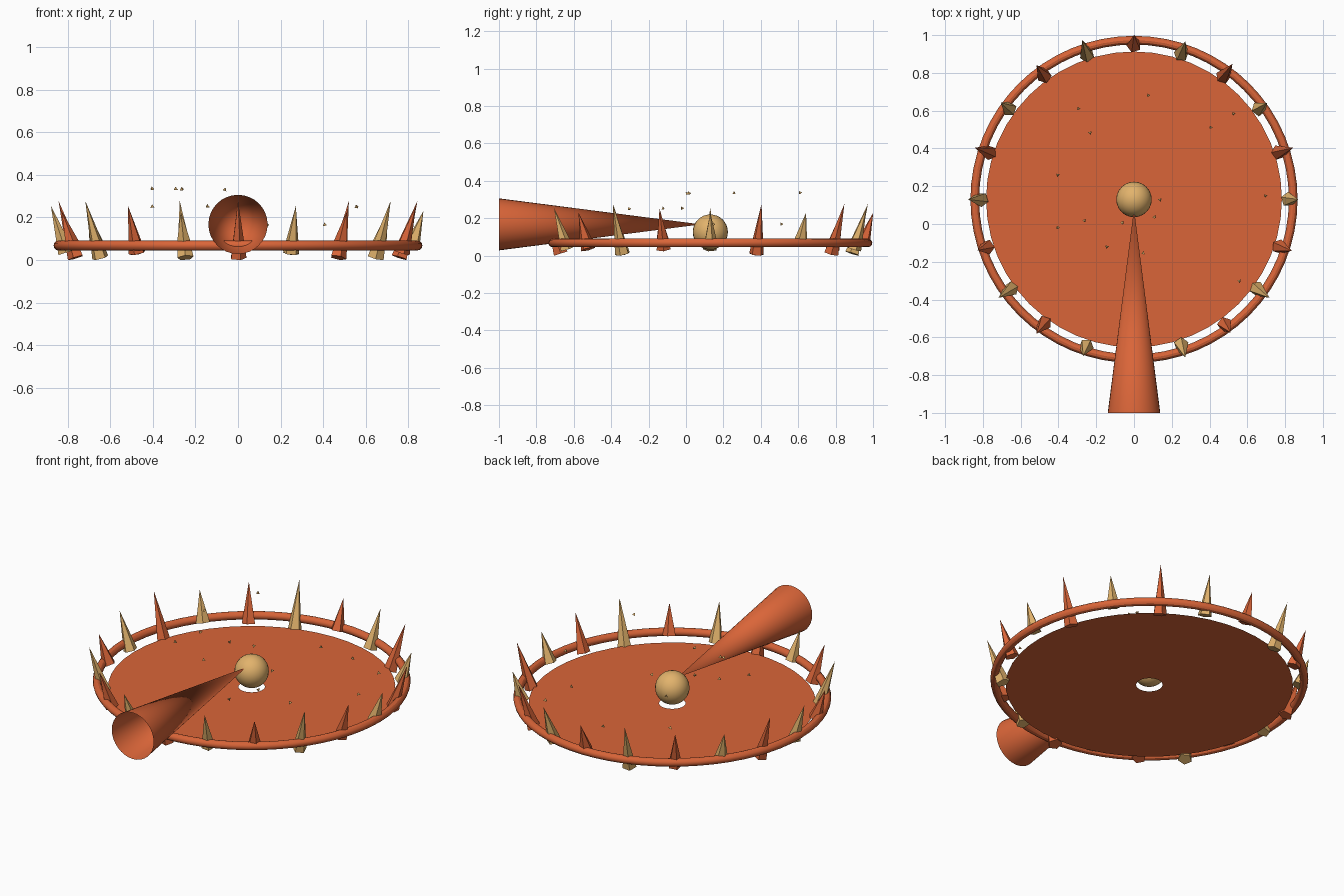
import bpy, bmesh, math
from mathutils import Matrix, Vector

if "Cube" in bpy.data.objects:
    bpy.data.objects.remove(bpy.data.objects["Cube"])

CY = 0.13  # centre of the disc and ring along y


def material(name, rgb):
    m = bpy.data.materials.new(name)
    m.diffuse_color = (*rgb, 1)
    m.use_nodes = True
    m.node_tree.nodes["Principled BSDF"].inputs["Base Color"].default_value = m.diffuse_color
    return m


ORANGE = material("orange", (0.70, 0.13, 0.04))
TAN = material("tan", (0.76, 0.45, 0.15))


def finish(name, mat, smooth=False):
    o = bpy.context.object
    o.name = name
    o.data.materials.append(mat)
    if smooth:
        bpy.ops.object.shade_smooth_by_angle()
    return o


# Thin disc with a central hole
bm = bmesh.new()
loops = []
for r in (0.072, 0.783):
    loops.append([bm.verts.new((r * math.cos(a), r * math.sin(a), 0))
                  for a in (math.tau * k / 48 for k in range(48))])
for k in range(48):
    n = (k + 1) % 48
    bm.faces.new((loops[0][k], loops[1][k], loops[1][n], loops[0][n]))
mesh = bpy.data.meshes.new("disc")
bm.to_mesh(mesh)
bm.free()
disc = bpy.data.objects.new("disc", mesh)
disc.location = (0, CY, 0.031)
disc.data.materials.append(ORANGE)
bpy.context.collection.objects.link(disc)

# Outer ring
bpy.ops.mesh.primitive_torus_add(major_radius=0.843, minor_radius=0.023, major_segments=64,
                                 minor_segments=12, location=(0, CY, 0.068))
finish("outer_ring", ORANGE, True)

# Central ball
bpy.ops.mesh.primitive_uv_sphere_add(segments=24, ring_count=16, radius=0.094,
                                     location=(0, CY, 0.126))
finish("central_ball", TAN, True)

# Flared tail, open at the wide end
TIP, END = 0.08, -1.0
bpy.ops.mesh.primitive_cone_add(vertices=32, radius1=0.139, radius2=0, depth=TIP - END,
                                end_fill_type='NOTHING', location=(0, (TIP + END) / 2, 0.167),
                                rotation=(-math.pi / 2, 0, 0))
finish("flared_tail", ORANGE, True)

# Spikes leaning outward round the ring, in three repeating lengths
TILT = math.radians(18)
for i in range(20):
    a = math.radians(18 * i)
    h = (0.18, 0.28, 0.23)[((i - 2) % 20) % 3]
    bpy.ops.mesh.primitive_cone_add(vertices=5, radius1=0.04, radius2=0, depth=h)
    o = finish(f"spike_{i}", TAN if i % 2 == 0 else ORANGE)
    o.matrix_world = (Matrix.Translation((0.843 * math.cos(a), CY + 0.843 * math.sin(a), 0.144))
                      @ Matrix.Rotation(a, 4, 'Z') @ Matrix.Rotation(TILT, 4, 'Y'))

# Tiny floating specks
SPECKS = {
    0.333: [(-0.29, 0.61), (-0.40, 0.26), (-0.26, 0.02), (-0.06, 0.01)],
    0.25: [(-0.40, -0.02), (-0.14, -0.12), (0.56, -0.30)],
    0.165: [(0.41, 0.51), (0.70, 0.15), (0.14, 0.13)],
    0.08: [(0.08, 0.68), (0.53, 0.585), (-0.23, 0.485), (0.11, 0.04), (0.05, -0.15)],
}
for z, spots in SPECKS.items():
    for k, (x, y) in enumerate(spots):
        bpy.ops.mesh.primitive_cone_add(vertices=3, radius1=0.011, radius2=0, depth=0.017,
                                        location=(x, y, z), rotation=(0.9 * k, 2.0, 1.3 * k))
        finish(f"speck_{k}", TAN)
